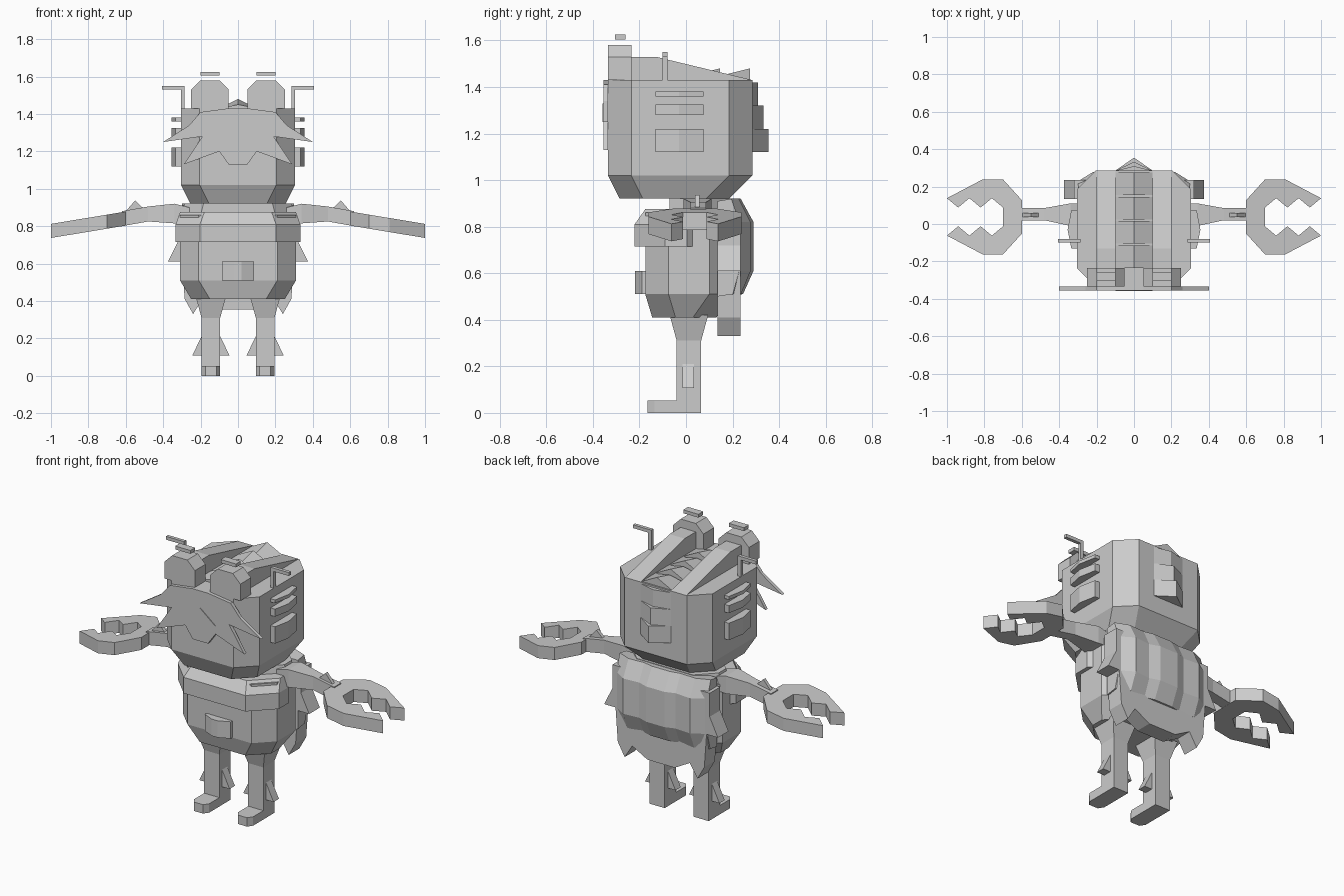
import bpy, bmesh
from mathutils import Vector

cube = bpy.data.objects.get("Cube")
if cube:
    bpy.data.objects.remove(cube, do_unlink=True)

gray = bpy.data.materials.new("plain gray")
gray.use_nodes = True
gray.diffuse_color = (0.6, 0.6, 0.6, 1)
gray.node_tree.nodes["Principled BSDF"].inputs["Base Color"].default_value = gray.diffuse_color

# Shared levels and depths
HEAD_WIDTH, HEAD_FRONT, HEAD_BACK = 0.305, -0.335, 0.285
HEAD_BASE, HEAD_TOP = 0.92, 1.43
EYE_X, EYE_TOP = 0.15, 1.58
BODY_WIDTH, BODY_FRONT, BODY_BACK = 0.31, -0.175, 0.2
BODY_BASE, BODY_TOP = 0.41, 0.86
FRILL_FRONT, FRILL_BACK = 0.135, 0.235
LEG_X, LEG_WIDTH, HEEL = 0.145, 0.05, 0.065
CLAW_Y, WRIST = 0.038, 0.6


def loft(name, rings, mirror=False):
    """Skin a stack of equal-length rings and cap both ends."""
    bm = bmesh.new()
    rows = [[bm.verts.new(Vector(point)) for point in ring] for ring in rings]
    for lower, upper in zip(rows, rows[1:]):
        for i in range(len(lower)):
            bm.faces.new((lower[i - 1], lower[i], upper[i], upper[i - 1]))
    bm.faces.new(rows[0])
    bm.faces.new(rows[-1])
    bmesh.ops.recalc_face_normals(bm, faces=bm.faces)
    mesh = bpy.data.meshes.new(name)
    bm.to_mesh(mesh)
    bm.free()
    mesh.materials.append(gray)
    obj = bpy.data.objects.new(name, mesh)
    bpy.context.collection.objects.link(obj)
    if mirror:
        obj.modifiers.new("mirror", "MIRROR").use_mirror_merge = False
    return obj


def prism(name, axis, outline, start, end, mirror=False):
    """Extrude a flat outline along the named axis."""
    def place(point, along):
        coords = list(point)
        coords.insert("xyz".index(axis), along)
        return coords
    return loft(name, [[place(p, along) for p in outline] for along in (start, end)], mirror)


def rectangle(left, right, low, high):
    return [(left, low), (right, low), (right, high), (left, high)]


def box(name, xs, ys, zs, mirror=False):
    return prism(name, "z", rectangle(*xs, *ys), *zs, mirror)


def symmetric(half):
    """Close a half outline with its mirror image in x."""
    return half + [(-x, other) for x, other in reversed(half)]


def octagon(width, front, back, z, cut=0.1):
    """Horizontal section with chamfered corners."""
    half = [(width - cut, front), (width, front + cut), (width, back - cut), (width - cut, back)]
    return [(x, y, z) for x, y in symmetric(half)]


def rail(side, front, back, low, high):
    """Upright rectangular section across a limb."""
    return [(side, y, z) for y, z in rectangle(front, back, low, high)]


# Head
CHIN = HEAD_BASE + 0.1
loft("head", [octagon(HEAD_WIDTH - 0.05, HEAD_FRONT + 0.05, HEAD_BACK - 0.1, HEAD_BASE),
              octagon(HEAD_WIDTH, HEAD_FRONT, HEAD_BACK, CHIN),
              octagon(HEAD_WIDTH, HEAD_FRONT, HEAD_BACK, HEAD_TOP)])

# Eyes with floating caps and the sloping ridges behind them
bevel = 0.05
eye = [(EYE_X + side * inset, z) for side, steps in
       ((1, ((2, HEAD_TOP), (2, EYE_TOP - bevel), (1, EYE_TOP))),
        (-1, ((1, EYE_TOP), (2, EYE_TOP - bevel), (2, HEAD_TOP))))
       for inset, z in ((n * bevel, z) for n, z in steps)]
prism("eye", "y", eye, HEAD_FRONT, HEAD_FRONT + 0.1, True)
box("eye_cap", (EYE_X - bevel, EYE_X + bevel), (-0.305, -0.26),
    (EYE_TOP + 0.025, EYE_TOP + 0.045), True)
RIDGE_TOP = EYE_TOP - bevel
prism("eye_ridge", "x", [(-0.24, HEAD_TOP), (-0.24, RIDGE_TOP), (-0.13, RIDGE_TOP),
                         (HEAD_BACK, HEAD_TOP)], EYE_X - bevel, EYE_X + bevel, True)

# Bent antennas
for span, level in (((0.285, 0.305), (HEAD_TOP, 1.55)), ((0.285, 0.405), (1.53, 1.55))):
    box("antenna", span, (-0.1, -0.08), level, True)

# Overlapping plates along the top and back of the head
for i in range(4):
    start = HEAD_FRONT + 0.1 + i * 0.13
    loft("crest_plate", [[(-0.1, y, HEAD_TOP), (0.1, y, HEAD_TOP), (0, y, HEAD_TOP + rise)]
                         for y, rise in ((start, 0.02), (start + 0.12, 0.05))])
for i in range(3):
    low = CHIN + (i + 1) * 0.1
    prism("back_plate", "z", [(-0.1, HEAD_BACK), (0.1, HEAD_BACK),
                              (0, HEAD_BACK + 0.07 - i * 0.023)], low, low + 0.1)

# Side gills, thinner toward the top
for low, thickness in ((1.12, 0.1), (1.28, 0.045), (1.36, 0.02)):
    gill = [(HEAD_WIDTH, -0.13), (0.335, -0.13), (0.355, -0.03), (0.335, 0.075),
            (HEAD_WIDTH, 0.075)]
    prism("gill", "z", gill, low, low + thickness, True)

# Jagged face mask and beak
MASK_FRONT = HEAD_FRONT - 0.02
mask = [(0.05, HEAD_TOP), (0.2, 1.41), (0.26, 1.34), (0.4, 1.25), (0.19, 1.28),
        (0.29, 1.13), (0.1, 1.2), (0.05, 1.13)]
prism("mask", "y", symmetric(mask), MASK_FRONT, HEAD_FRONT)
prism("beak", "y", [(-0.1, 1.25), (0.1, 1.25), (0, 1.33)], MASK_FRONT - 0.004, MASK_FRONT)

# Torso, chest band, neck and belly
loft("torso", [octagon(BODY_WIDTH - 0.06, BODY_FRONT + 0.03, BODY_BACK - 0.07, BODY_BASE),
               octagon(BODY_WIDTH, BODY_FRONT, BODY_BACK, BODY_BASE + 0.1),
               octagon(BODY_WIDTH, BODY_FRONT, BODY_BACK, BODY_TOP)])
loft("chest_band", [octagon(BODY_WIDTH + flare, BODY_FRONT - flare * 2, FRILL_FRONT, z, 0.13)
                    for flare, z in ((0.023, 0.715), (0.023, 0.81), (0, BODY_TOP + 0.015))])
loft("neck", [octagon(0.3, -0.07, BODY_BACK, BODY_TOP),
              octagon(0.285, -0.07, BODY_BACK, HEAD_BASE)])
prism("belly_plate", "z", symmetric([(0.085, BODY_FRONT), (0.085, BODY_FRONT - 0.015),
                                     (0.02, BODY_FRONT - 0.045)]), 0.51, 0.61)

# Scalloped shell on the back: bulging columns of one profile
shell_profile = [(0, 0.91), (0.1, 0.92), (0.155, 0.82), (0.155, 0.61), (0.11, 0.51), (0, 0.5)]
columns = [(0.3, 0.6), (0.22, 0.92), (0.12, 0.87), (0.06, 1)]
loft("shell", [[(x, FRILL_FRONT + y * depth, z) for y, z in shell_profile]
               for x, depth in symmetric(columns)[:4] + [(-x, d) for x, d in columns[::-1]]])

# Spiky frill between torso and shell
frill = [(0.32, BODY_TOP), (0.32, 0.72), (0.375, 0.61), (0.3, 0.61), (0.285, BODY_BASE),
         (0.24, 0.33), (0.19, BODY_BASE), (0.09, 0.355)]
prism("frill", "y", symmetric(frill), FRILL_FRONT, FRILL_BACK)

# Arms
loft("arm", [rail(0.26, -0.01, 0.11, 0.82, 0.9), rail(0.34, -0.01, 0.11, 0.815, 0.92),
             rail(0.48, 0.02, 0.085, 0.825, 0.905), rail(0.62, 0.02, 0.085, 0.8, 0.88)], True)
prism("elbow_spike", "y", [(0.5, 0.89), (0.55, 0.937), (0.6, 0.88)],
      CLAW_Y, CLAW_Y + 0.02, True)

# Claws: toothed pincers that droop toward the tips
back = [(WRIST, 0.09), (0.7, 0.2), (0.81, 0.2)]
teeth = [(1 - i * 0.06, 0.05 if i % 2 else 0.1) for i in range(6)]
pincer = back + teeth
claw = [(x, CLAW_Y + y) for x, y in pincer] + [(x, CLAW_Y - y) for x, y in reversed(pincer)]
loft("claw", [[(x, y, z - (x - WRIST) * 0.165) for x, y in claw] for z in (0.803, 0.878)], True)

# Legs with hip flare, feet and side spikes
loft("leg", [[(x, y, z) for x, y in rectangle(LEG_X - LEG_WIDTH - flare, LEG_X + LEG_WIDTH + flare,
                                              -0.04 - flare, HEEL + flare)]
             for z, flare in ((0, 0), (0.31, 0), (BODY_BASE + 0.01, 0.03))], True)
toe = [(LEG_X + side * LEG_WIDTH * spread, y) for side, steps in
       ((1, ((1, 0), (1, -0.135), (0.6, -0.165))), (-1, ((0.6, -0.165), (1, -0.135), (1, 0))))
       for spread, y in steps]
prism("foot", "z", toe, 0, 0.053, True)
for side in (1, -1):
    root = LEG_X + side * LEG_WIDTH
    prism("leg_spike", "y", [(root, 0.21), (root + side * 0.05, 0.108), (root, 0.108)],
          -0.015, 0.035, True)
